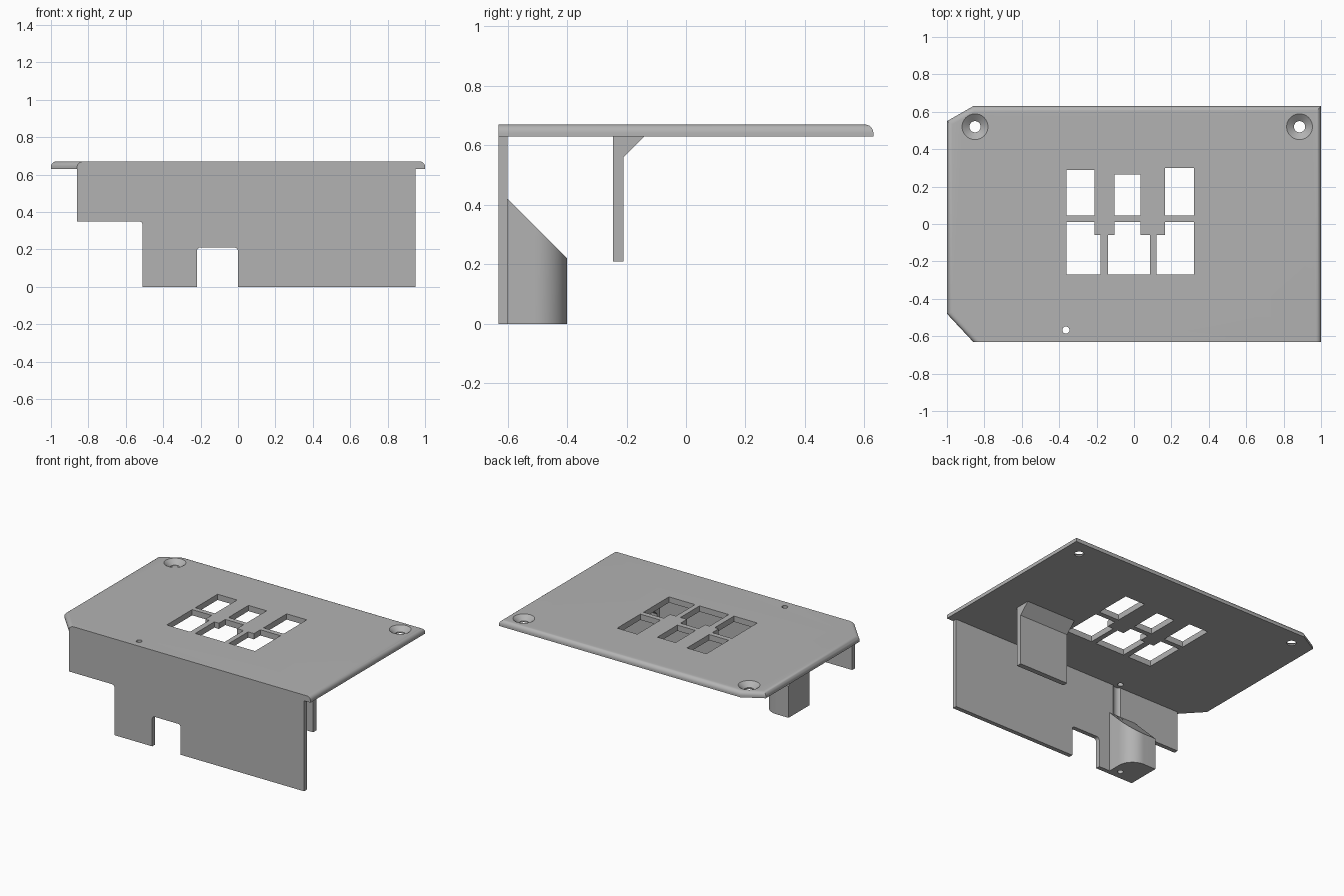
import bpy, bmesh, math
from mathutils import Vector

cube = bpy.data.objects.get("Cube")
if cube:
    bpy.data.objects.remove(cube, do_unlink=True)

GREY = (0.45, 0.45, 0.45, 1)
grey = bpy.data.materials.new("plain grey")
grey.use_nodes = True
grey.diffuse_color = GREY
grey.node_tree.nodes["Principled BSDF"].inputs["Base Color"].default_value = GREY


def prism(name, outline, axis, lo, hi):
    """Extrude a 2D outline along axis x, y or z from lo to hi."""
    place = {"x": lambda a, b, d: (d, a, b),
             "y": lambda a, b, d: (a, d, b),
             "z": lambda a, b, d: (a, b, d)}[axis]
    bm = bmesh.new()
    face = bm.faces.new([bm.verts.new(place(a, b, lo)) for a, b in outline])
    ext = bmesh.ops.extrude_face_region(bm, geom=[face])
    moved = [v for v in ext["geom"] if isinstance(v, bmesh.types.BMVert)]
    bmesh.ops.translate(bm, verts=moved, vec=Vector(place(0, 0, hi - lo)))
    bmesh.ops.recalc_face_normals(bm, faces=bm.faces)
    return finish(name, bm)


def finish(name, bm):
    mesh = bpy.data.meshes.new(name)
    bm.to_mesh(mesh)
    bm.free()
    mesh.materials.append(grey)
    obj = bpy.data.objects.new(name, mesh)
    bpy.context.collection.objects.link(obj)
    return obj


def arc(cx, cy, r, start, end, n=8):
    angles = [math.radians(start + (end - start) * i / n) for i in range(n + 1)]
    return [(cx + r * math.cos(a), cy + r * math.sin(a)) for a in angles]


def disc(cx, cy, r, n=32):
    return arc(cx, cy, r, 0, 360, n)[:-1]


def rect(x0, x1, y0, y1):
    return [(x0, y0), (x1, y0), (x1, y1), (x0, y1)]


def cone(name, x, y, r_low, r_high, z0, z1):
    bm = bmesh.new()
    bmesh.ops.create_cone(bm, cap_ends=True, segments=40, radius1=r_low,
                          radius2=r_high, depth=z1 - z0)
    bmesh.ops.translate(bm, verts=bm.verts, vec=(x, y, (z0 + z1) / 2))
    return finish(name, bm)


def cut(obj, cutters):
    """Subtract the cutters, bake the result and remove the helpers."""
    for c in cutters:
        c.hide_render = True
        mod = obj.modifiers.new("cut", "BOOLEAN")
        mod.operation, mod.solver, mod.object = "DIFFERENCE", "EXACT", c
    deps = bpy.context.evaluated_depsgraph_get()
    mesh = bpy.data.meshes.new_from_object(obj.evaluated_get(deps))
    obj.modifiers.clear()
    obj.data = mesh
    for c in cutters:
        bpy.data.objects.remove(c, do_unlink=True)


BOTTOM, TOP, FRONT = 0.63, 0.67, -0.63

# Top plate with two clipped corners, rounded everywhere but the front
plate = prism("top_plate", [(-0.86, FRONT), (1, FRONT), (1, 0.63), (-0.86, 0.63),
                            (-1, 0.55), (-1, -0.48)], "z", BOTTOM, TOP)
bm = bmesh.new()
bm.from_mesh(plate.data)
rim = [e for e in bm.edges if all(v.co.z > TOP - 0.001 for v in e.verts)
       and not all(v.co.y < FRONT + 0.001 for v in e.verts)]
bmesh.ops.bevel(bm, geom=rim, offset=0.028, segments=6, profile=0.5, affect="EDGES")
bm.to_mesh(plate.data)
bm.free()

# Windows: plain back row, stepped front row
windows = [rect(-0.36, -0.21, 0.045, 0.29), rect(-0.105, 0.035, 0.045, 0.265),
           rect(0.165, 0.32, 0.045, 0.30)]
for x0, x1, w0, w1 in [(-0.36, -0.21, -0.36, -0.18), (-0.105, 0.035, -0.14, 0.085),
                       (0.165, 0.32, 0.12, 0.32)]:
    steps = [(w0, -0.27), (w1, -0.27), (w1, -0.06), (x1, -0.06), (x1, 0.01),
             (x0, 0.01), (x0, -0.06), (w0, -0.06)]
    windows.append([p for i, p in enumerate(steps) if p not in steps[:i]])
cutters = [prism("window_cutter", w, "z", 0.6, 0.7) for w in windows]

# Countersunk screw holes and the small pin hole
PIN = (-0.364, -0.567)
for x in (-0.85, 0.885):
    cutters.append(prism("screw_cutter", disc(x, 0.52, 0.03), "z", 0.6, 0.7))
    cutters.append(cone("countersink_cutter", x, 0.52, 0.028, 0.082, 0.638, 0.68))
cutters.append(prism("pin_cutter", disc(*PIN, 0.019), "z", 0.6, 0.7))
cut(plate, cutters)

# Front wall with a raised end and a rounded notch
R = 0.02
wall_outline = ([(-0.86, BOTTOM), (-0.86, 0.35)]
                + arc(-0.51 - R, 0.35 - R, R, 90, 0, 4)
                + [(-0.51, 0), (-0.22, 0)]
                + arc(-0.22 + R, 0.21 - R, R, 180, 90, 4)
                + arc(-R, 0.21 - R, R, 90, 0, 4)
                + [(0, 0), (0.95, 0), (0.95, BOTTOM)])
wall = prism("front_wall", wall_outline, "y", FRONT, -0.60)
cut(wall, [prism("groove_cutter", disc(*PIN, 0.045), "z", 0.38, BOTTOM + 0.02)])

# Boss behind the wall: one rounded corner, sloping top, pin bore
boss = prism("pin_boss", [(-0.51, -0.60), (-0.305, -0.60)]
             + arc(-0.415, -0.51, 0.11, 0, 90, 12) + [(-0.51, -0.40)], "z", 0, 0.5)
slope = [(-0.61, 0.43), (-0.39, 0.21), (-0.39, 0.6), (-0.61, 0.6)]
cut(boss, [prism("slope_cutter", slope, "x", -0.6, -0.2),
           prism("bore_cutter", disc(*PIN, 0.019), "z", -0.1, 0.6)])

# Hanging tab with a gusset under the plate
tab = prism("hanging_tab", [(-0.245, 0.21), (-0.21, 0.21), (-0.21, 0.56),
                            (-0.14, BOTTOM), (-0.245, BOTTOM)], "x", 0.37, 0.75)

# Smooth the rounds, keep hard edges
bpy.ops.object.select_all(action="DESELECT")
for obj in (plate, wall, boss, tab):
    obj.select_set(True)
bpy.context.view_layer.objects.active = plate
bpy.ops.object.shade_smooth_by_angle(angle=math.radians(28))
